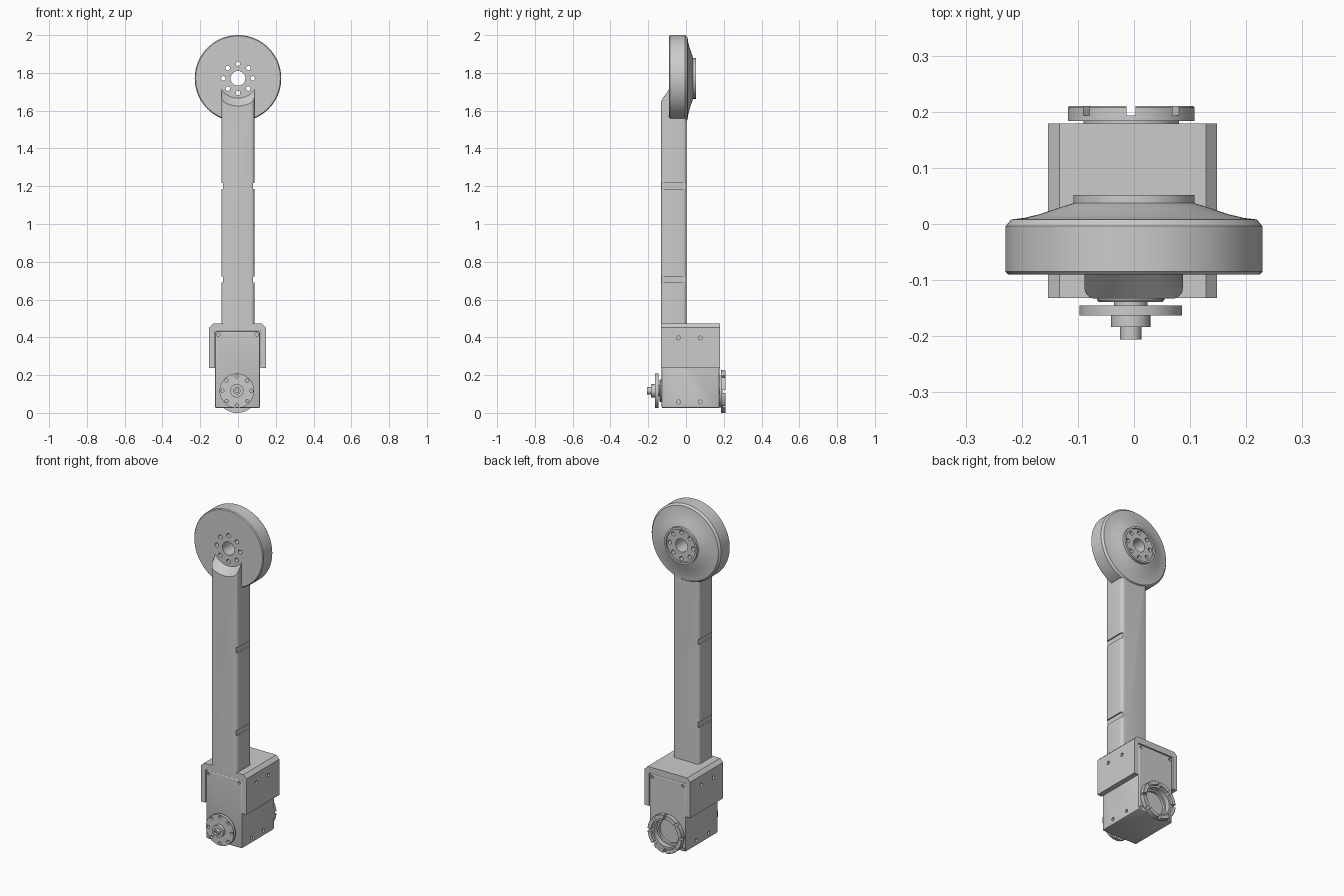
import bpy, bmesh
from math import pi, sin, cos
from mathutils import Matrix, Vector

if "Cube" in bpy.data.objects:
    bpy.data.objects.remove(bpy.data.objects["Cube"])

AX, AZ = -0.005, 0.113      # joint axis at the foot
HZ = 1.771                  # centre of the upper disc


def finish(bm, name):
    bmesh.ops.remove_doubles(bm, verts=bm.verts, dist=1e-5)
    bmesh.ops.recalc_face_normals(bm, faces=bm.faces)
    me = bpy.data.meshes.new(name)
    bm.to_mesh(me)
    bm.free()
    ob = bpy.data.objects.new(name, me)
    bpy.context.collection.objects.link(ob)
    return ob


def lathe(name, prof, cx, cz, n=64):
    """Spin a closed (radius, y) profile around an axis along y."""
    bm = bmesh.new()
    rings = [[bm.verts.new((cx + r * cos(2 * pi * i / n), y, cz + r * sin(2 * pi * i / n)))
              for r, y in prof] for i in range(n)]
    m = len(prof)
    for i in range(n):
        a, b = rings[i], rings[(i + 1) % n]
        for j in range(m):
            k = (j + 1) % m
            if prof[j][0] or prof[k][0]:
                bm.faces.new((a[j], a[k], b[k], b[j]))
    return finish(bm, name)


def prism(name, pts, y0, y1):
    """Extrude an x-z outline along y."""
    bm = bmesh.new()
    f = bm.faces.new([bm.verts.new((x, y0, z)) for x, z in pts])
    new = bmesh.ops.extrude_face_region(bm, geom=[f])["geom"]
    bmesh.ops.translate(bm, vec=(0, y1 - y0, 0),
                        verts=[v for v in new if isinstance(v, bmesh.types.BMVert)])
    return finish(bm, name)


def box_into(bm, lo, hi, mat=Matrix()):
    lo, hi = Vector(lo), Vector(hi)
    bmesh.ops.create_cube(bm, size=1, matrix=mat @ Matrix.Translation((lo + hi) / 2)
                          @ Matrix.Diagonal((*(hi - lo), 1)))


def pins(name, points, axis, r, length):
    """Row of cylinders used as hole cutters."""
    rot = Matrix.Rotation(pi / 2, 4, 'X' if axis == 'Y' else 'Y')
    bm = bmesh.new()
    for p in points:
        bmesh.ops.create_cone(bm, cap_ends=True, segments=20, radius1=r, radius2=r,
                              depth=length, matrix=Matrix.Translation(p) @ rot)
    return finish(bm, name)


def circle8(cx, y, cz, r):
    return [(cx + r * cos(i * pi / 4), y, cz + r * sin(i * pi / 4)) for i in range(8)]


def apply(ob, mod):
    bpy.context.view_layer.objects.active = ob
    bpy.ops.object.modifier_apply(modifier=mod.name)


def cut(ob, cutter):
    mod = ob.modifiers.new("cut", 'BOOLEAN')
    mod.operation, mod.solver, mod.object = 'DIFFERENCE', 'EXACT', cutter
    apply(ob, mod)
    bpy.data.objects.remove(cutter)


# Upper disc with flared back, raised boss and bolt circle
disc = lathe("upper_disc", [
    (.039, -.09), (.224, -.09), (.229, -.085), (.229, -.004), (.219, .008), (.195, .011),
    (.17, .017), (.145, .025), (.125, .032), (.108, .037), (.108, .052), (.096, .052),
    (.096, .043), (.039, .043)], 0, HZ, 96)
cut(disc, pins("disc_holes", circle8(0, 0, HZ, .077), 'Y', .012, .5))

# Arm: rounded tube, scooped conically around the disc
bm = bmesh.new()
box_into(bm, (-.088, -.133, .465), (.087, .003, 1.78))
upright = [e for e in bm.edges if abs(e.verts[0].co.z - e.verts[1].co.z) > .5]
bmesh.ops.bevel(bm, geom=upright, offset=.018, segments=5, profile=.5, affect='EDGES')
arm = finish(bm, "arm")
cut(arm, lathe("scoop", [(0, -.16), (.172, -.16), (.105, -.09), (.217, -.088),
                         (.217, .1), (0, .1)], 0, HZ, 96))
bm = bmesh.new()
for z in (.707, 1.2):       # grooves on both sides of the arm
    for x in (-.098, .097):
        box_into(bm, (x - .018, -.2, z - .016), (x + .018, .1, z + .016))
cut(arm, finish(bm, "grooves"))

# Bracket straddling the motor housing
bracket = prism("bracket", [
    (-.153, .238), (-.153, .452), (-.133, .472), (.128, .472), (.148, .452), (.148, .238),
    (.118, .238), (.118, .435), (-.123, .435), (-.123, .238)], -.132, .179)
side = [(x, y, .397) for x in (-.153, .148) for y in (-.04, .075)]
cut(bracket, pins("bracket_holes", side, 'X', .01, .02))

# Motor housing
bm = bmesh.new()
box_into(bm, (-.121, -.129, .025), (.116, .177, .434))
bmesh.ops.bevel(bm, geom=bm.edges[:], offset=.008, segments=2, profile=.5, affect='EDGES')
housing = finish(bm, "motor_housing")
cut(housing, lathe("bore", [(0, .15), (.07, .15), (.07, .165), (.08, .165), (.08, .3), (0, .3)],
                   AX, AZ))
side = [(x, y, .058) for x in (-.121, .116) for y in (-.04, .075)]
cut(housing, pins("side_holes", side, 'X', .01, .02))
corners = [(x, y, .415) for x in (-.104, .099) for y in (-.129, .177)]
corners += [(x, .177, .043) for x in (-.104, .099)]
cut(housing, pins("corner_holes", corners, 'Y', .009, .02))

# Front output horn: collar, flange, stepped hub
horn = lathe("front_horn", [
    (0, -.12), (.06, -.12), (.06, -.135), (.057, -.139), (.03, -.139), (.03, -.145),
    (.0915, -.145), (.0915, -.163), (.035, -.163), (.035, -.184), (.019, -.184),
    (.019, -.206), (.009, -.206), (.009, -.19), (0, -.19)], AX - .001, AZ + .004)
cut(horn, pins("horn_holes", circle8(AX - .001, -.154, AZ + .004, .077), 'Y', .009, .03))

# Rear castellated ring
ring = lathe("rear_ring", [
    (.08, .17), (.085, .17), (.085, .184), (.113, .184), (.113, .208), (.111, .21),
    (.09, .21), (.09, .195), (.08, .195)], AX, AZ)
bm = bmesh.new()
for i in range(8):
    turn = Matrix.Translation((AX, 0, AZ)) @ Matrix.Rotation(i * pi / 4, 4, 'Y')
    box_into(bm, (.07, .193, -.008), (.13, .23, .008), turn)
cut(ring, finish(bm, "ring_notches"))

# Smooth round surfaces, keep edges crisp
for ob in bpy.context.scene.objects:
    bpy.ops.object.select_all(action='DESELECT')
    ob.select_set(True)
    bpy.context.view_layer.objects.active = ob
    bpy.ops.object.shade_smooth_by_angle(angle=0.5)
